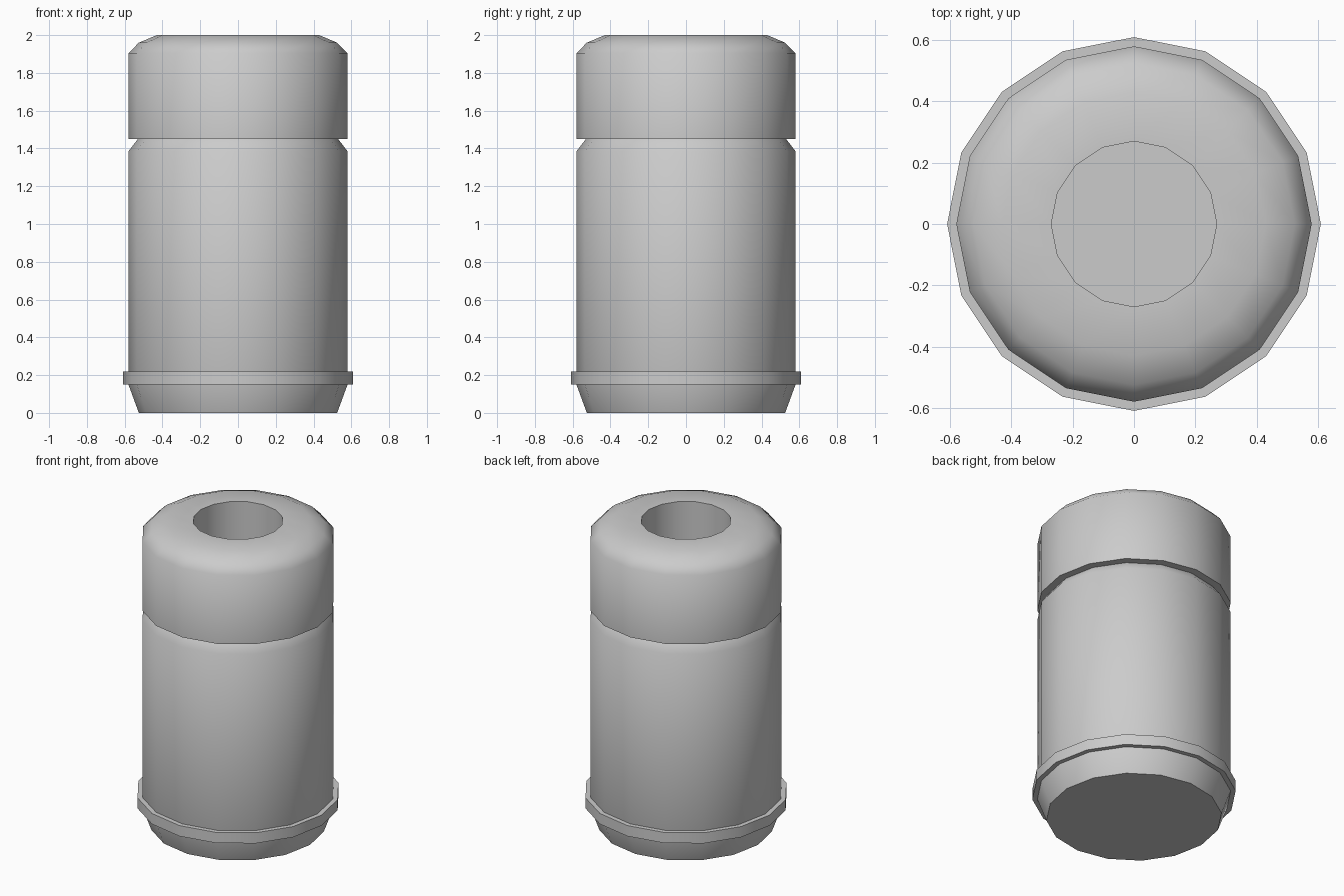
import bpy, bmesh, math

if "Cube" in bpy.data.objects:
    bpy.data.objects.remove(bpy.data.objects["Cube"])

SIDES = 16


def lathe(name, profile, closed=False):
    """Revolve (radius, z) points around z; open profiles get end caps."""
    bm = bmesh.new()
    rings = []
    for r, z in profile:
        rings.append([bm.verts.new((r * math.cos(2 * math.pi * i / SIDES),
                                    r * math.sin(2 * math.pi * i / SIDES), z))
                      for i in range(SIDES)])
    pairs = list(zip(rings, rings[1:]))
    if closed:
        pairs.append((rings[-1], rings[0]))
    else:
        bm.faces.new(rings[0][::-1])
        bm.faces.new(rings[-1])
    for a, b in pairs:
        for i in range(SIDES):
            j = (i + 1) % SIDES
            bm.faces.new((a[i], a[j], b[j], b[i]))
    bmesh.ops.recalc_face_normals(bm, faces=bm.faces)
    mesh = bpy.data.meshes.new(name)
    bm.to_mesh(mesh)
    bm.free()
    obj = bpy.data.objects.new(name, mesh)
    bpy.context.collection.objects.link(obj)
    bpy.ops.object.select_all(action='DESELECT')
    obj.select_set(True)
    bpy.context.view_layer.objects.active = obj
    bpy.ops.object.shade_smooth_by_angle(angle=math.radians(50))
    return obj


# Main body: tapered foot, straight wall, chamfered shoulder
lathe("body", [(0.525, 0), (0.58, 0.15), (0.58, 1.385), (0.53, 1.45)])

# Thin flange around the foot
lathe("base_flange", [(0.56, 0.15), (0.61, 0.15), (0.61, 0.22), (0.56, 0.22)],
      closed=True)

# Rounded cap with a central bore that ends on the body
lathe("cap", [(0.27, 1.45), (0.58, 1.45), (0.58, 1.905), (0.525, 1.96),
              (0.43, 2.0), (0.27, 2.0)], closed=True)
